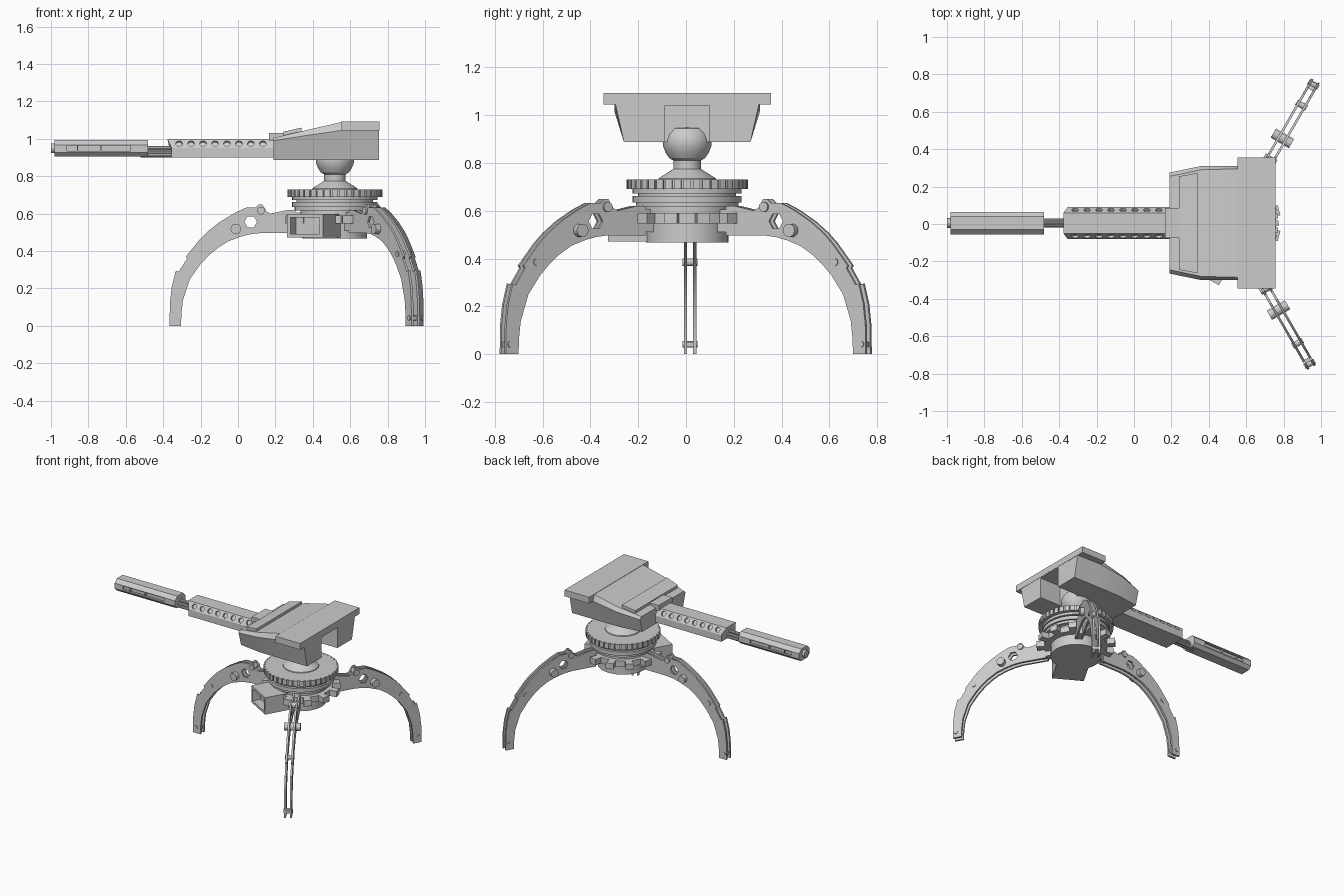
import bpy, bmesh
from math import sin, cos, pi, radians
from mathutils import Vector, Matrix

if "Cube" in bpy.data.objects:
    bpy.data.objects.remove(bpy.data.objects["Cube"])

CX, CY = 0.518, 0.005   # turret axis


def finish(name, bm, mat=None):
    bmesh.ops.recalc_face_normals(bm, faces=bm.faces)
    if mat:
        bm.transform(mat)
    me = bpy.data.meshes.new(name)
    bm.to_mesh(me)
    bm.free()
    ob = bpy.data.objects.new(name, me)
    bpy.context.collection.objects.link(ob)
    return ob


def loft(name, sections, mat=None):
    """Skin a list of equal-length point loops and cap both ends."""
    bm = bmesh.new()
    rows = [[bm.verts.new(p) for p in s] for s in sections]
    n = len(rows[0])
    for a, b in zip(rows, rows[1:]):
        for i in range(n):
            j = (i + 1) % n
            bm.faces.new((a[i], a[j], b[j], b[i]))
    bm.faces.new(rows[0])
    bm.faces.new(rows[-1])
    return finish(name, bm, mat)


def box(name, lo, hi, mat=None):
    (a, b, c), (d, e, f) = lo, hi
    ring = [(a, b), (d, b), (d, e), (a, e)]
    return loft(name, [[(x, y, z) for x, y in ring] for z in (c, f)], mat)


def cyl(name, p0, p1, r, n=16, mat=None):
    p0, p1 = Vector(p0), Vector(p1)
    q = (p1 - p0).to_track_quat('Z', 'Y')
    ring = [q @ Vector((r * cos(2 * pi * i / n), r * sin(2 * pi * i / n), 0)) for i in range(n)]
    return loft(name, [[p + v for v in ring] for p in (p0, p1)], mat)


def lathe(name, prof, n=48):
    return loft(name, [[(CX + r * cos(2 * pi * i / n), CY + r * sin(2 * pi * i / n), z)
                        for i in range(n)] for r, z in prof])


def gear(name, teeth, r_in, r_out, z0, z1, duty, start):
    pts = []
    for k in range(teeth):
        c, h = start + 2 * pi * k / teeth, pi / teeth
        for f, r in ((-1 + (1 - duty) * .5, r_in), (-duty, r_in), (-duty, r_out),
                     (duty, r_out), (duty, r_in)):
            pts.append((CX + r * cos(c + f * h), CY + r * sin(c + f * h)))
    return loft(name, [[(x, y, z) for x, y in pts] for z in (z0, z1)])


def cut(ob, cutters):
    for c in cutters:
        m = ob.modifiers.new("cut", 'BOOLEAN')
        m.object, m.operation, m.solver = c, 'DIFFERENCE', 'EXACT'
        bpy.context.view_layer.objects.active = ob
        bpy.ops.object.modifier_apply(modifier=m.name)
        bpy.data.objects.remove(c)


# Legs: paired thin plates, profile as (distance from axis, height)
outer = [(.21, .62), (.25, .62), (.345, .6), (.365, .612), (.388, .648), (.405, .65), (.425, .632),
         (.475, .632), (.535, .604), (.615, .556), (.68, .505), (.72, .465), (.765, .41),
         (.797, .37), (.79, .36), (.835, .29), (.85, .295), (.872, .21), (.882, .123), (.884, 0)]
inner = [(.823, 0), (.82, .07), (.812, .139), (.775, .25), (.718, .33), (.67, .38), (.625, .417),
         (.57, .452), (.505, .476), (.45, .49), (.39, .497), (.21, .497)]
for k, ang in enumerate((180, 60, -60)):
    M = (Matrix.Translation((CX, CY, 0)) @ Matrix.Rotation(radians(ang), 4, 'Z')
         @ Matrix.Translation((0, -.012, 0)))
    for side in (-1, 1):
        plate = loft(f"leg_{k}_plate", [[(r, side * t, z) for r, z in outer + inner]
                                        for t in (.013, .026)], M)
        cut(plate, [cyl("hole", (.45, -.1, .556), (.45, .1, .556), .034, 6, M)])
    # bolts and spacers through the plates
    for r, z, rad, half in ((.53, .518, .028, .056), (.395, .616, .021, .036),
                            (.735, .385, .016, .031), (.862, .042, .014, .031)):
        cyl(f"leg_{k}_bolt", (r, -half, z), (r, half, z), rad, 14, M)
    box(f"leg_{k}_foot_spacer", (.83, -.015, .03), (.878, .015, .05), M)
    box(f"leg_{k}_root", (.15, -.025, .51), (.25, .025, .605), M)

# Hub: drum, toothed collar, box with recessed end
lathe("hub_drum", [(.172, .468), (.172, .605)])
gear("hub_gear", 12, .215, .268, .547, .59, .4, radians(15))
B = Matrix.Translation((CX, CY, 0)) @ Matrix.Rotation(radians(240), 4, 'Z')
hub_box = box("hub_box", (.05, -.11, .472), (.32, .11, .598), B)
cut(hub_box, [box("recess", (.26, -.09, .49), (.4, .09, .58), B)])

# Slewing ring stack and knurled wheel
lathe("turntable", [(.185, .59), (.185, .617), (.215, .617), (.215, .635), (.228, .635),
                    (.228, .662), (.205, .662), (.205, .672), (.228, .672), (.228, .695)])
gear("knurled_wheel", 40, .243, .254, .69, .73, .75, 0)

# Pedestal cone, neck and ball joint
lathe("ball_mount", [(.123, .725), (.12, .735), (.058, .775), (.058, .81), (.075, .82), (.09, .843),
                     (.101, .87), (.103, .895), (.096, .92), (.08, .945), (.04, .95)])

# Turret housing, tapered hull with rear notch
stations = [(.19, .24, .27, .99, .25, 1.005), (.36, .265, .305, 1.017, .285, 1.045),
            (.555, .265, .305, 1.045, .29, 1.09), (.754, .265, .30, 1.045, .29, 1.09)]
hull = loft("turret_hull", [[(x, CY - yb, .888), (x, CY + yb, .888), (x, CY + ym, zm),
                             (x, CY + yt, zt), (x, CY - yt, zt), (x, CY - ym, zm)]
                            for x, yb, ym, zm, yt, zt in stations])
cut(hull, [box("notch", (.58, CY - .093, .8), (.9, CY + .093, 1.04))])
box("turret_rear_slab", (.553, CY - .351, 1.045), (.756, CY + .351, 1.092))
loft("turret_top_panel", [[(x, CY - w, z - .04), (x, CY + w, z - .04), (x, CY + w, z), (x, CY - w, z)]
                          for x, w, z in ((.24, .25, 1.037), (.34, .268, 1.06))])
box("gun_collar", (.166, CY - .08, .99), (.26, CY + .08, 1.03))

# Gun shroud with vent holes on the slanted faces
sec = [(-.085, .9), (.085, .9), (.085, .95), (.055, .998), (-.055, .998), (-.085, .95)]
shroud = loft("gun_shroud", [[(x - (.022 * (z - .95) / .048 if x < 0 and z > .951 else 0), CY + y, z)
                              for y, z in sec] for x in (-.355, .2)])
vents = []
for i in range(8):
    x = -.315 + i * .064
    for s in (-1, 1):
        vents.append(cyl("vent", (x, CY + s * .058, .967), (x, CY + s * .12, 1.004), .018, 12))
cut(shroud, vents)

# Barrel cluster
for i, (y, z) in enumerate(((-.012, .912), (.012, .912), (-.012, .931), (.012, .931), (0, .951))):
    cyl(f"barrel_{i}", (-.52, CY + y, z), (-.33, CY + y, z), .0115, 10)

# Muzzle casing with side slots, and tip
mz = [(-.038, .905), (.038, .905), (.06, .927), (.06, .968), (.034, .994),
      (-.034, .994), (-.06, .968), (-.06, .927)]
muzzle = loft("muzzle_casing", [[(x, CY + y, z) for y, z in mz] for x in (-.982, -.482)])
slots = []
for s in (-1, 1):
    for x0, x1 in ((-.915, -.86), (-.855, -.735), (-.73, -.575)):
        ys = sorted((CY + s * .045, CY + s * .09))
        slots.append(box("slot", (x0, ys[0], .935), (x1, ys[1], .963)))
cut(muzzle, slots)
cyl("muzzle_tip", (-1.0, CY, .95), (-.97, CY, .95), .026, 12)

# Smooth round parts, keep edges sharp
bpy.ops.object.select_all(action='SELECT')
bpy.context.view_layer.objects.active = hull
bpy.ops.object.shade_smooth_by_angle(angle=radians(25))
